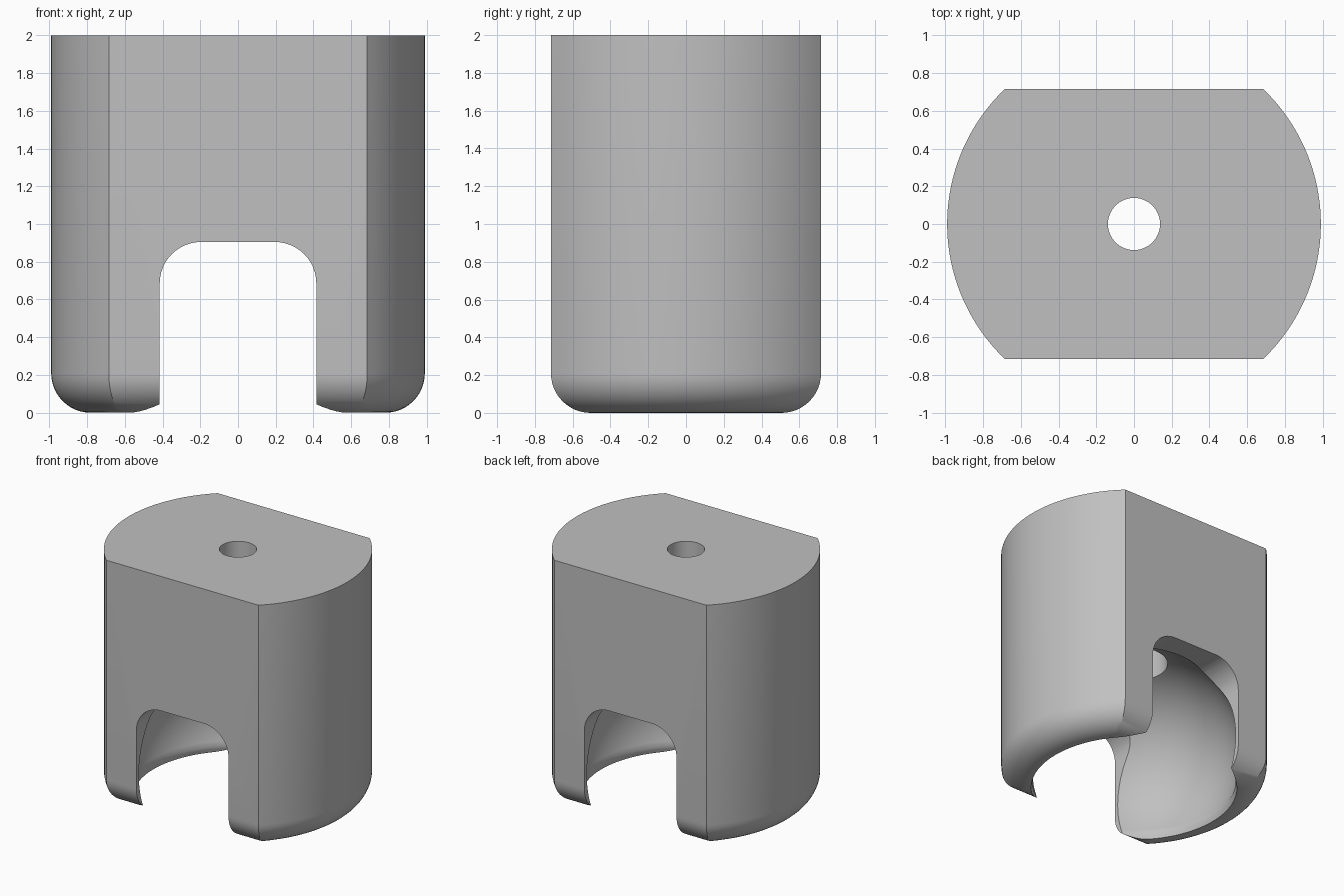
import bpy
import bmesh
from math import sin, cos, pi, sqrt, asin, radians

if "Cube" in bpy.data.objects:
    bpy.data.objects.remove(bpy.data.objects["Cube"], do_unlink=True)

RADIUS, FLAT, HEIGHT, FILLET = 0.99, 0.715, 2.0, 0.21
BALL_R, BALL_Z = 0.8, 0.31
BORE_R, HOLE_R, BORE_TOP = 0.25, 0.138, 1.45
SLOT_W, SLOT_TOP, SLOT_ROUND = 0.415, 0.905, 0.22

grey = bpy.data.materials.new("matte grey")
grey.use_nodes = True
colour = (0.53, 0.53, 0.53, 1)
grey.diffuse_color = colour
grey.node_tree.nodes["Principled BSDF"].inputs["Base Color"].default_value = colour


def loft(name, rings, capped=True):
    """Skin a stack of equal-sized closed rings."""
    bm = bmesh.new()
    loops = [[bm.verts.new(p) for p in ring] for ring in rings]
    n = len(loops[0])
    for low, high in zip(loops, loops[1:]):
        for i in range(n):
            j = (i + 1) % n
            bm.faces.new((low[i], low[j], high[j], high[i]))
    bm.faces.new(loops[0][::-1])
    bm.faces.new(loops[-1])
    bmesh.ops.recalc_face_normals(bm, faces=bm.faces)
    mesh = bpy.data.meshes.new(name)
    bm.to_mesh(mesh)
    bm.free()
    mesh.materials.append(grey)
    obj = bpy.data.objects.new(name, mesh)
    bpy.context.collection.objects.link(obj)
    return obj


def outline(inset, z, steps=40):
    """Circle trimmed by a flat at the front and at the back."""
    r, flat = RADIUS - inset, FLAT - inset
    half = asin(flat / r)
    pts = []
    for start in (0, pi):
        for i in range(steps + 1):
            a = start - half + 2 * half * i / steps
            pts.append((r * cos(a), r * sin(a), z))
    return pts


def circle(r, z, steps=96):
    return [(r * cos(2 * pi * i / steps), r * sin(2 * pi * i / steps), z)
            for i in range(steps)]


# Body with a rounded bottom edge
rings = []
for i in range(13):
    a = pi / 2 * i / 12
    rings.append(outline(FILLET * (1 - sin(a)), FILLET * (1 - cos(a))))
rings.append(outline(0, HEIGHT))
body = loft("socket_body", rings)

# Ball cavity, wider bore above it and narrow hole through the top
low = asin((0.05 - BALL_Z) / BALL_R)
high = asin(sqrt(1 - (BORE_R / BALL_R) ** 2))
cavity_rings = [circle(0.77, -0.1), circle(0.77, -0.01), circle(0.762, 0.025)]
for i in range(33):
    a = low + (high - low) * i / 32
    cavity_rings.append(circle(BALL_R * cos(a), BALL_Z + BALL_R * sin(a)))
cavity_rings += [circle(BORE_R, BORE_TOP), circle(HOLE_R, BORE_TOP),
                 circle(HOLE_R, HEIGHT + 0.1)]
cavity = loft("cavity_cutter", cavity_rings)

# Slot from front to back with rounded upper corners
profile = [(-SLOT_W, -0.1), (SLOT_W, -0.1)]
for side, start in ((1, 0), (-1, pi / 2)):
    for i in range(13):
        a = start + pi / 2 * i / 12
        profile.append((side * (SLOT_W - SLOT_ROUND) + SLOT_ROUND * cos(a),
                        SLOT_TOP - SLOT_ROUND + SLOT_ROUND * sin(a)))
slot = loft("slot_cutter", [[(x, y, z) for x, z in profile] for y in (-1.2, 1.2)])

# Cut, then smooth while keeping the edges sharp
bpy.ops.object.select_all(action="DESELECT")
bpy.context.view_layer.objects.active = body
body.select_set(True)
for cutter in (cavity, slot):
    cutter.hide_render = True
    mod = body.modifiers.new(cutter.name, "BOOLEAN")
    mod.operation = "DIFFERENCE"
    mod.solver = "EXACT"
    mod.object = cutter
    bpy.ops.object.modifier_apply(modifier=mod.name)
    bpy.data.objects.remove(cutter, do_unlink=True)
bpy.ops.object.shade_smooth_by_angle(angle=radians(30))
